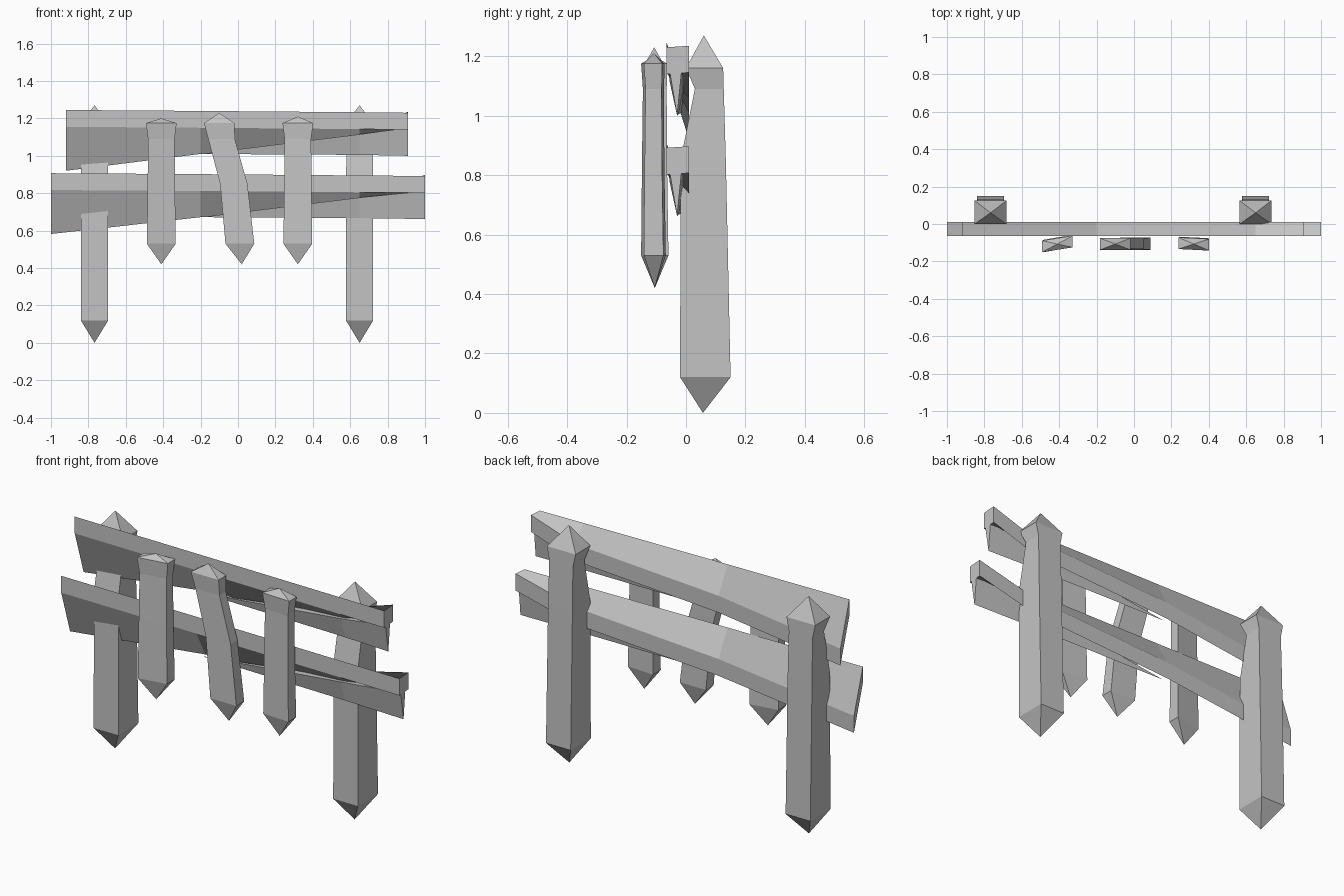
import bpy
import bmesh

cube = bpy.data.objects.get("Cube")
if cube:
    bpy.data.objects.remove(cube, do_unlink=True)

grey = bpy.data.materials.new("weathered grey")
grey.use_nodes = True
colour = (0.55, 0.55, 0.55, 1)
grey.diffuse_color = colour
grey.node_tree.nodes["Principled BSDF"].inputs["Base Color"].default_value = colour


def loft(name, rings):
    """Join rings of points; a ring of one point becomes a tip, others are capped."""
    bm = bmesh.new()
    loops = [[bm.verts.new(p) for p in ring] for ring in rings]
    for a, b in zip(loops, loops[1:]):
        n = max(len(a), len(b))
        for i in range(n):
            j = (i + 1) % n
            corners = [a[i % len(a)], a[j % len(a)], b[j % len(b)], b[i % len(b)]]
            bm.faces.new(list(dict.fromkeys(corners)))
    for end in (loops[0], loops[-1]):
        if len(end) > 2:
            bm.faces.new(end)
    bmesh.ops.recalc_face_normals(bm, faces=bm.faces)
    mesh = bpy.data.meshes.new(name)
    bm.to_mesh(mesh)
    bm.free()
    mesh.materials.append(grey)
    obj = bpy.data.objects.new(name, mesh)
    bpy.context.collection.objects.link(obj)
    return obj


def stake(name, x, bottom, sections, top, skew=0):
    """Pointed stake; sections are (z, x offset, half width, front y, back y)."""
    rings = [[(x + bottom[0], bottom[1], bottom[2])]]
    for z, dx, w, front, back in sections:
        l, r = x + dx - w, x + dx + w
        rings.append([(l, front - skew, z), (r, front + skew, z),
                      (r, back + skew, z), (l, back - skew, z)])
    rings.append([(x + top[0], top[1], top[2])])
    return loft(name, rings)


# Heavy posts, with a notch and flared cap behind the upper rail
post_sections = [
    (0.12, 0, 0.073, -0.02, 0.15),
    (0.85, 0, 0.072, -0.018, 0.134),
    (1.09, 0, 0.070, 0.03, 0.127),
    (1.16, 0, 0.085, 0.0, 0.125),
]
for name, x in (("right_post", -0.767), ("left_post", 0.65)):
    stake(name, x, (0, 0.057, 0), post_sections, (0, 0.06, 1.27))

# Short pickets: name, x, lean at bottom, lean at top, peak height, skew
pickets = [
    ("right_picket", -0.41, 0, 0, 1.20, 0.013),
    ("middle_picket", -0.04, 0.05, -0.06, 1.23, 0),
    ("left_picket", 0.32, 0, 0, 1.21, -0.004),
]
for name, x, low, high, peak, skew in pickets:
    sections = [
        (0.53, low, 0.077, -0.138, -0.072),
        (0.85, low * 0.35, 0.073, -0.135, -0.077),
        (1.09, high * 0.8, 0.071, -0.132, -0.078),
        (1.175, high, 0.082, -0.138, -0.076),
    ]
    stake(name, x, (low * 1.2, -0.105, 0.42), sections, (high, -0.107, peak), skew)


# Rails: upright strip at the front top, sloping back to a strip low at the rear
def rail(name, x0, x1, dz):
    sections = [(x0, 1.245, 0.92), (-0.2, 1.24, 1.01),
                (0.65, 1.233, 1.06), (x1, 1.23, 1.145)]
    f, b, h = -0.065, 0.01, 0.09
    loft(name, [[(x, f, top + dz), (x, f, top - h + dz),
                 (x, b, low + dz), (x, b, low + h + dz)]
                for x, top, low in sections])
    # Split wedge hanging below the free end
    loft(name + "_splinter", [
        [(-0.2, -0.015, 1.01 + dz)],
        [(0.65, -0.055, 1.115 + dz), (0.65, -0.025, 1.005 + dz), (0.65, -0.005, 1.115 + dz)],
        [(x1, -0.055, 1.15 + dz), (x1, -0.03, 1.0 + dz), (x1, -0.015, 1.15 + dz)],
    ])


rail("upper_rail", -0.92, 0.91, 0)
rail("lower_rail", -1.0, 1.0, -0.338)
